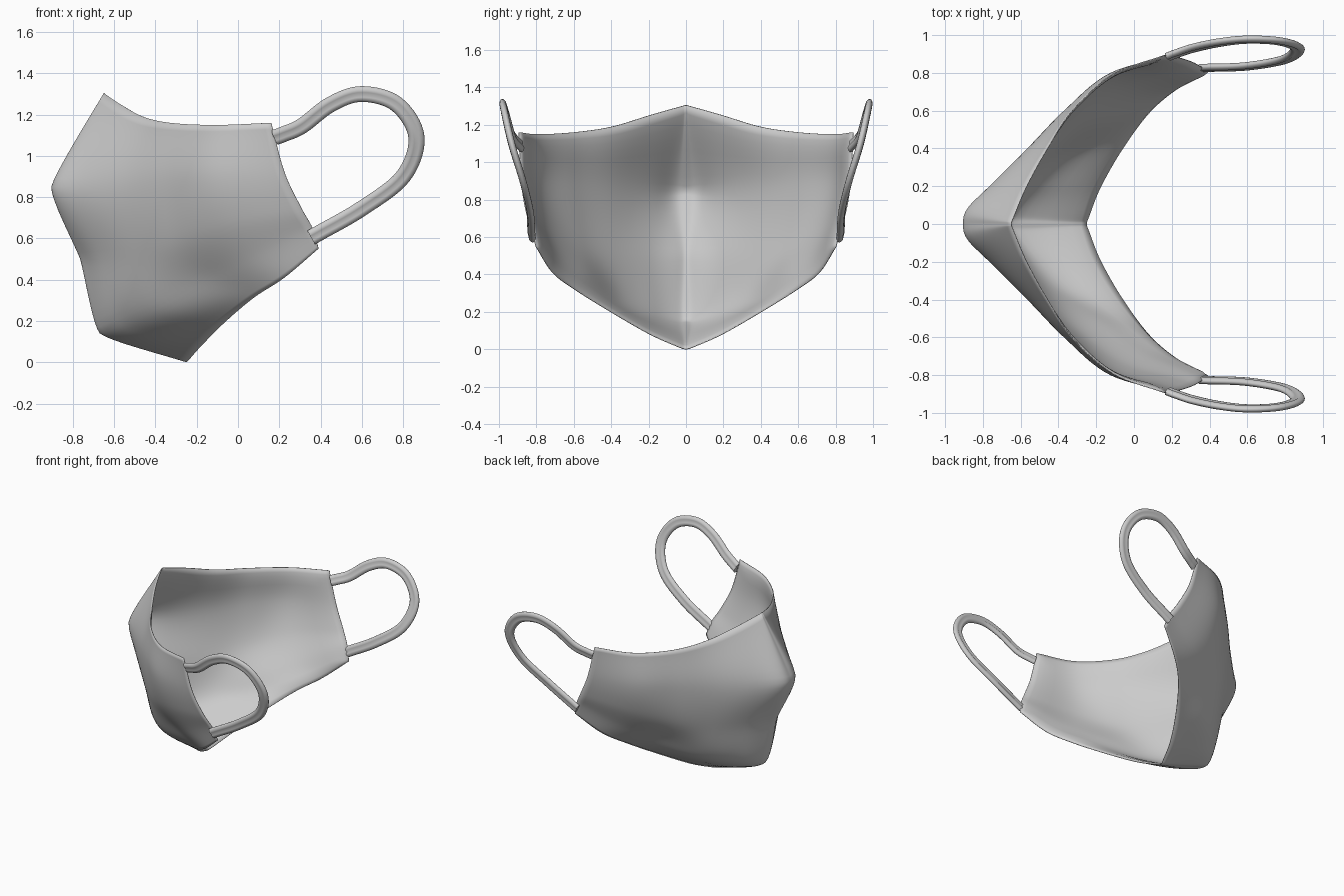
import bpy, math
from mathutils import Vector

if "Cube" in bpy.data.objects:
    bpy.data.objects.remove(bpy.data.objects["Cube"])

grey = bpy.data.materials.new("soft grey fabric")
grey.diffuse_color = (0.6, 0.6, 0.6, 1)
grey.use_nodes = True
grey.node_tree.nodes["Principled BSDF"].inputs["Base Color"].default_value = grey.diffuse_color

# Guide lines of the half mask, each running from the centre seam to the ear edge
TOP = [(-.65, 0, 1.305), (-.64, .035, 1.297), (-.57, .2, 1.25), (-.46, .4, 1.19),
       (-.325, .605, 1.16), (-.11, .795, 1.15), (.16, .895, 1.16)]
TIP = [(-.905, 0, .85), (-.88, .085, .85), (-.76, .205, .85), (-.565, .4, .86),
       (-.36, .61, .88), (-.12, .80, .90), (.225, .885, .92)]
WAIST = [(-.765, 0, .50), (-.745, .06, .50), (-.665, .2, .50), (-.505, .395, .52),
         (-.32, .575, .58), (-.06, .765, .68), (.305, .86, .75)]
CHIN = [(-.67, 0, .14), (-.65, .06, .145), (-.565, .18, .18), (-.39, .37, .26),
        (-.155, .54, .39), (.07, .71, .50), (.36, .83, .65)]
BOTTOM = [(-.25, 0, 0), (-.235, .05, .015), (-.175, .2, .082), (-.06, .4, .197),
          (.08, .59, .315), (.225, .715, .41), (.39, .805, .55)]


def spline(a, b, c, d, t, k):
    """Cardinal spline from b to c; k = 0 is straight, 0.5 is fully smooth."""
    m, n = (c - a) * k, (d - b) * k
    return (b * (2*t**3 - 3*t*t + 1) + m * (t**3 - 2*t*t + t)
            + c * (3*t*t - 2*t**3) + n * (t**3 - t*t))


def sample(pts, steps, k=0.5, before=None):
    first = before or pts[0] * 2 - pts[1]
    p = [first] + pts + [pts[-1] * 2 - pts[-2]]
    out = [spline(*p[i:i + 4], s / steps, k) for i in range(len(pts) - 1) for s in range(steps)]
    return out + [pts[-1].copy()]


def make(name, verts, faces, angle=60):
    me = bpy.data.meshes.new(name)
    me.from_pydata(verts, [], faces)
    me.materials.append(grey)
    ob = bpy.data.objects.new(name, me)
    bpy.context.collection.objects.link(ob)
    for o in bpy.context.selected_objects:
        o.select_set(False)
    ob.select_set(True)
    bpy.context.view_layer.objects.active = ob
    bpy.ops.object.shade_smooth_by_angle(angle=math.radians(angle))
    return ob


# Mask body: lofted through the guide lines, mirrored across the centre seam
lines = []
for g in (TOP, TIP, WAIST, CHIN, BOTTOM):
    pts = [Vector(p) for p in g]
    mirror = Vector((pts[1].x, -pts[1].y, pts[1].z))
    lines.append(sample(pts, 8, before=mirror))
n = len(lines[0])
half = []
for i in range(n):
    softness = 0.18 + 0.32 * min(1, i / 20)      # crisp folds at the seam, soft cheeks
    half.append(sample([l[i] for l in lines], 8, softness))
cols = [[Vector((p.x, -p.y, p.z)) for p in c] for c in half[:0:-1]] + half
rows = len(cols[0])
verts = [p for c in cols for p in c]
faces = [(i*rows + j, (i+1)*rows + j, (i+1)*rows + j+1, i*rows + j+1)
         for i in range(len(cols) - 1) for j in range(rows - 1)]
mask = make("mask_body", verts, faces, 75)

# Padded cloth: two layers that pinch together at the sewn rim
pad = mask.vertex_groups.new(name="padding")
for i in range(len(cols)):
    for j in range(rows):
        rim = min(i, len(cols) - 1 - i, j, rows - 1 - j)
        pad.add([i * rows + j], min(1, rim / 3) ** 0.5, "REPLACE")
sol = mask.modifiers.new("cloth thickness", "SOLIDIFY")
sol.thickness, sol.offset = 0.022, -1
sol.vertex_group, sol.thickness_vertex_group = "padding", 0.2

# Ear loops: flat elastic cord with a groove along its middle
LOOP = [(.18, .885, 1.09), (.22, .90, 1.105), (.31, .93, 1.145), (.45, .96, 1.25), (.60, .976, 1.30),
        (.77, .967, 1.25), (.865, .93, 1.09), (.80, .872, .90), (.60, .835, .745),
        (.40, .827, .63), (.355, .825, .605)]
path = sample([Vector(p) for p in LOOP], 8)
SEG = 20
plane = Vector((0.05, 1, -0.22)).normalized()
for side, name in ((1, "ear_loop_left"), (-1, "ear_loop_right")):
    verts = []
    for i, p in enumerate(path):
        tan = (path[min(i+1, len(path)-1)] - path[max(i-1, 0)]).normalized()
        wide = tan.cross(plane).normalized()
        thin = wide.cross(tan)
        for s in range(SEG):
            a = 2 * math.pi * s / SEG
            groove = 1 - 0.4 * math.exp(-(math.cos(a) / 0.25) ** 2)
            q = p + wide * 0.039 * math.cos(a) + thin * 0.021 * math.sin(a) * groove
            verts.append((q.x, q.y * side, q.z))
    faces = []
    for i in range(len(path) - 1):
        for s in range(SEG):
            t = (s + 1) % SEG
            f = (i*SEG + s, i*SEG + t, (i+1)*SEG + t, (i+1)*SEG + s)
            faces.append(f if side > 0 else f[::-1])
    last = (len(path) - 1) * SEG
    caps = [tuple(range(SEG))[::-1], tuple(range(last, last + SEG))]
    faces += caps if side > 0 else [c[::-1] for c in caps]
    make(name, verts, faces, 70)
